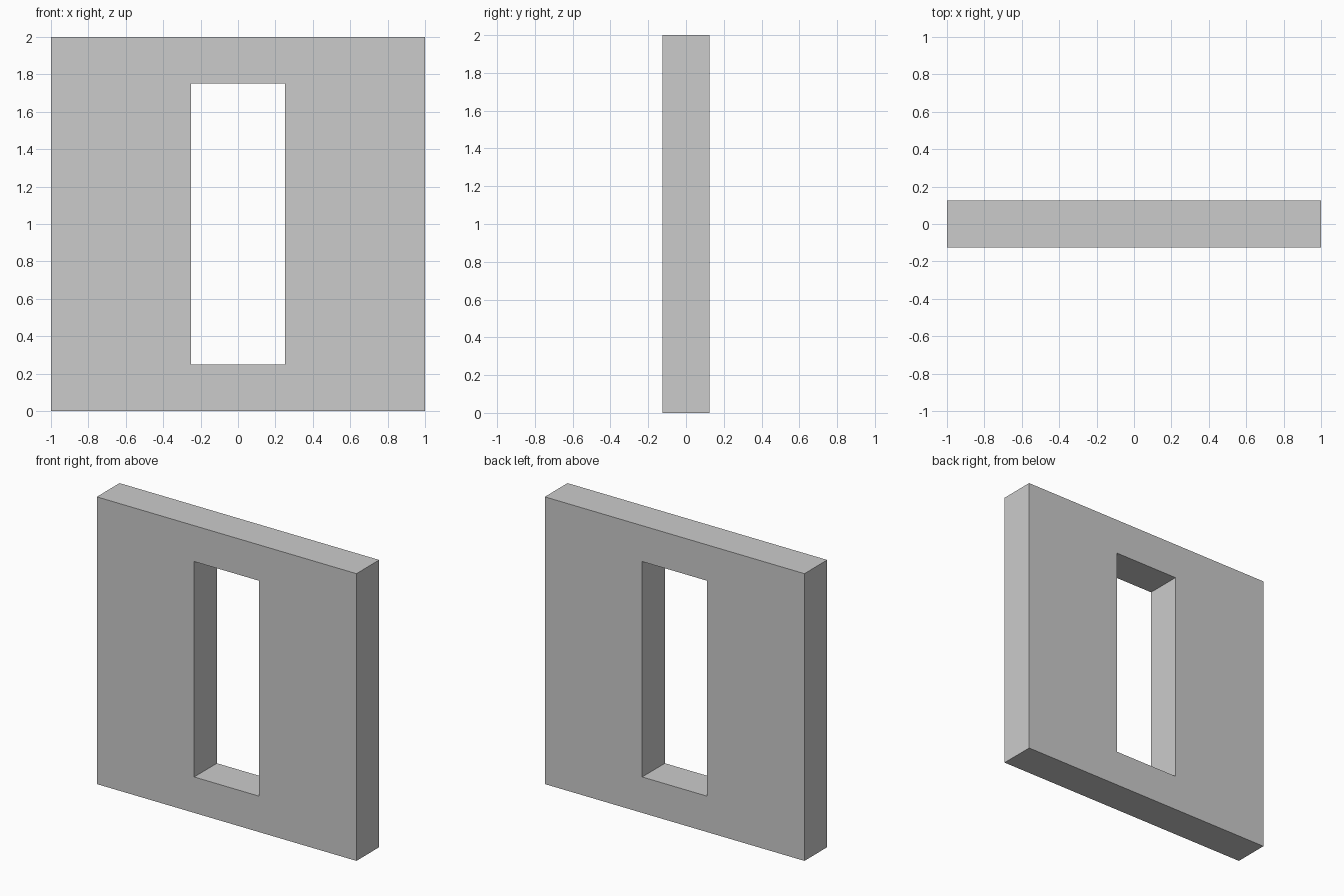
import bpy
import bmesh

if "Cube" in bpy.data.objects:
    bpy.data.objects.remove(bpy.data.objects["Cube"])

HALF_THICK = 0.125


def rect(x, z0, z1):
    return [(-x, z0), (x, z0), (x, z1), (-x, z1)]


# Wall panel: outer rectangle bridged to the window opening, front and back
bm = bmesh.new()
outer, inner = rect(1.0, 0.0, 2.0), rect(0.25, 0.25, 1.75)
rings = {}
for y in (-HALF_THICK, HALF_THICK):
    for name, pts in (("outer", outer), ("inner", inner)):
        rings[name, y] = [bm.verts.new((x, y, z)) for x, z in pts]


def bridge(a, b):
    for i in range(4):
        j = (i + 1) % 4
        bm.faces.new((a[i], a[j], b[j], b[i]))


f, b = -HALF_THICK, HALF_THICK
bridge(rings["outer", f], rings["inner", f])  # front face
bridge(rings["inner", f], rings["inner", b])  # window reveal
bridge(rings["inner", b], rings["outer", b])  # back face
bridge(rings["outer", b], rings["outer", f])  # outer rim
bmesh.ops.recalc_face_normals(bm, faces=bm.faces)

mesh = bpy.data.meshes.new("window_wall")
bm.to_mesh(mesh)
bm.free()
wall = bpy.data.objects.new("window_wall", mesh)
bpy.context.collection.objects.link(wall)
